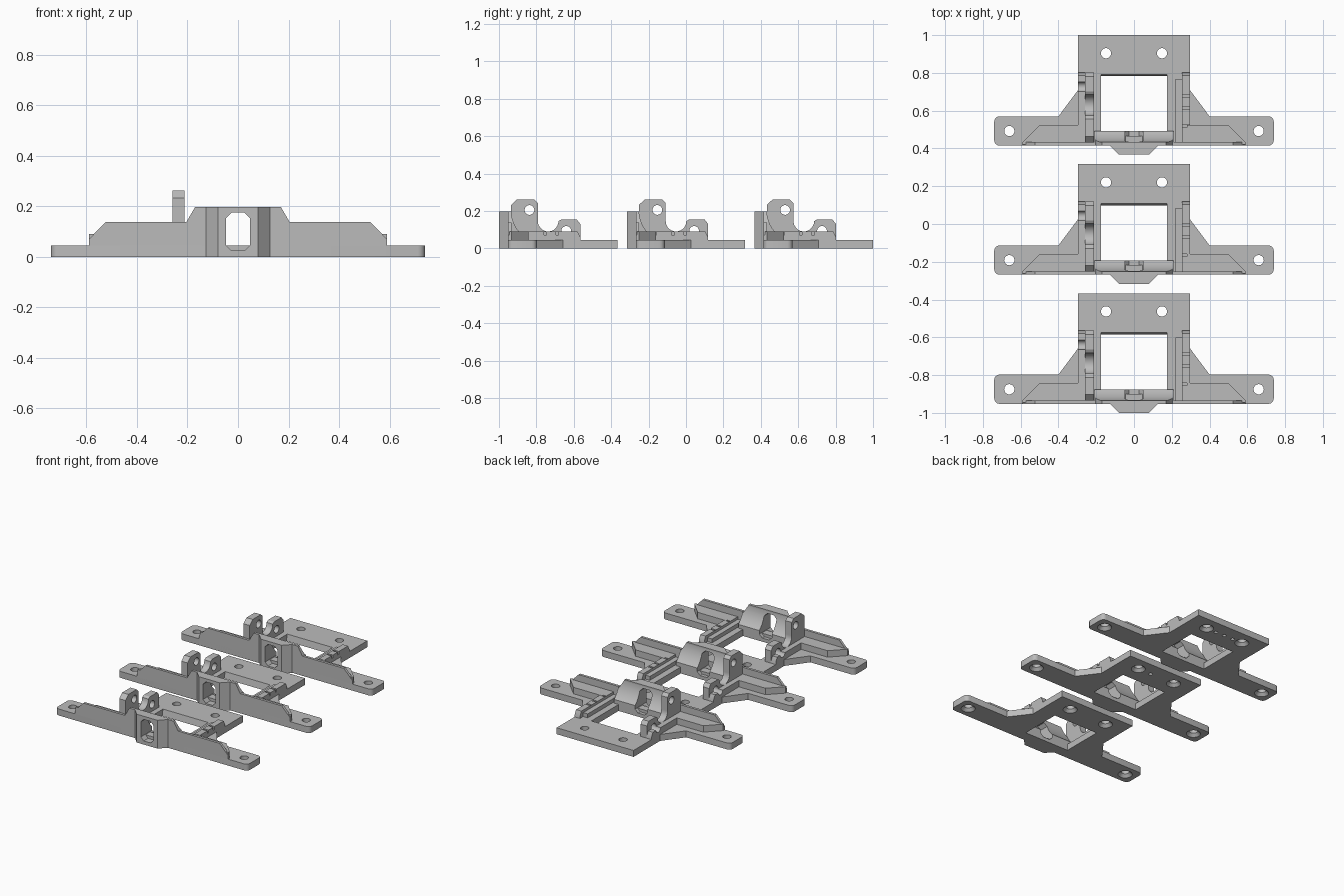
import bpy, bmesh, math
from mathutils import Vector

cube = bpy.data.objects.get("Cube")
if cube:
    bpy.data.objects.remove(cube, do_unlink=True)

grey = bpy.data.materials.new("light_grey")
grey.use_nodes = True
COLOUR = (0.5, 0.5, 0.5, 1)
grey.diffuse_color = COLOUR
grey.node_tree.nodes["Principled BSDF"].inputs["Base Color"].default_value = COLOUR


def place(axis, p, d):
    """Lift a 2D profile point to 3D at depth d along the axis."""
    return {"x": (d, *p), "y": (p[0], d, p[1]), "z": (*p, d)}[axis]


def loft(name, axis, pts_a, a, pts_b, b):
    """Solid between two matching outlines."""
    bm = bmesh.new()
    low = [bm.verts.new(place(axis, p, a)) for p in pts_a]
    high = [bm.verts.new(place(axis, p, b)) for p in pts_b]
    bm.faces.new(low)
    bm.faces.new(high)
    for i in range(len(low)):
        j = (i + 1) % len(low)
        bm.faces.new((low[i], low[j], high[j], high[i]))
    bmesh.ops.recalc_face_normals(bm, faces=bm.faces)
    mesh = bpy.data.meshes.new(name)
    bm.to_mesh(mesh)
    bm.free()
    mesh.materials.append(grey)
    ob = bpy.data.objects.new(name, mesh)
    bpy.context.collection.objects.link(ob)
    return ob


def prism(name, axis, pts, a, b):
    return loft(name, axis, pts, a, pts, b)


def rect(u0, v0, u1, v1):
    return [(u0, v0), (u1, v0), (u1, v1), (u0, v1)]


def arc(cu, cv, r, start, end, n):
    angles = [math.radians(start + (end - start) * i / n) for i in range(n + 1)]
    return [(cu + r * math.cos(t), cv + r * math.sin(t)) for t in angles]


def ring(cu, cv, r, n=32):
    return arc(cu, cv, r, 0, 360, n)[:-1]


def mirrored(half):
    return half + [(-u, v) for u, v in reversed(half)]


def carve(ob, cutters, op="DIFFERENCE"):
    """Apply boolean cutters, then remove them."""
    for c in cutters:
        c.hide_render = True
        m = ob.modifiers.new("cut", "BOOLEAN")
        m.operation, m.object, m.solver = op, c, "EXACT"
    bpy.context.view_layer.update()
    deps = bpy.context.evaluated_depsgraph_get()
    mesh = bpy.data.meshes.new_from_object(ob.evaluated_get(deps))
    ob.modifiers.clear()
    ob.data = mesh
    for c in cutters:
        bpy.data.objects.remove(c, do_unlink=True)
    return ob


def port():
    """Eight-sided opening through the front wall."""
    w, lo, hi, c = 0.048, 0.025, 0.175, 0.022
    pts = mirrored([(w - c, lo), (w, lo + c), (w, hi - c), (w - c, hi)])
    return prism("port_cutter", "y", pts, -0.1, 0.3)


T, RAIL, TOP = 0.045, 0.09, 0.197   # plate, rail and wall heights
FRONT, BACK = 0.048, 0.633
WALL = mirrored([(0.59, 0), (0.59, 0.07), (0.525, 0.137), (0.205, 0.137), (0.17, TOP)])


def base_plate(dots):
    half = ([(0.12, FRONT)] + arc(0.712, FRONT + 0.028, 0.028, -90, 0, 4)
            + arc(0.712, 0.175, 0.028, 0, 90, 4)
            + [(0.40, 0.203), (0.296, 0.342), (0.296, BACK)])
    plate = prism("base_plate", "z", mirrored(half), 0, T)
    cuts = [prism("window_cutter", "x",
                  [(0.10, -0.05), (0.405, -0.05), (0.436, 0.1), (0.10, 0.1)], -0.175, 0.175)]
    for s in (-1, 1):
        for x, y in ((0.66, 0.125), (0.148, 0.537)):
            cuts.append(prism("bolt_cutter", "z", ring(s * x, y, 0.027), -0.1, 0.1))
            cuts.append(loft("sink_cutter", "z", ring(s * x, y, 0.048), -0.002,
                             ring(s * x, y, 0.025), 0.022))
    for x in dots:
        cuts.append(prism("dot_cutter", "z", ring(x, 0.537, 0.013, 16), -0.05, 0.015))
    return carve(plate, cuts)


def bracket(dots):
    parts = [base_plate(dots)]

    # front wall, its thickened centre and the concave cradle behind it
    parts.append(carve(prism("front_wall", "y", WALL, FRONT, 0.066), [port()]))
    boss = [(0.08, 0), (0.127, FRONT), (0.127, 0.06)]
    parts.append(carve(prism("front_boss", "z", mirrored(boss), 0, TOP), [port()]))
    curve = arc(0.245, 0.205, 0.18, 180, 228, 10)
    side = [(0.05, 0), (0.05, TOP)] + [(y, min(z, TOP)) for y, z in curve] + [(curve[-1][0], 0)]
    cradle = prism("rear_cradle", "x", side, -0.21, 0.21)
    carve(cradle, [prism("outline_cutter", "y", WALL, 0, 0.3)], "INTERSECT")
    parts.append(carve(cradle, [port()]))

    # low stiffeners on the wings
    for s, n in ((1, "left"), (-1, "right")):
        pts = [(0.59, 0.066), (0.50, 0.157), (0.28, 0.157), (0.28, 0.055), (0.59, 0.055)]
        parts.append(prism(n + "_stiffener", "z", [(s * x, y) for x, y in pts], 0.02, RAIL))

    # side rails
    rail = [(0.05, 0.02), (0.05, RAIL), (0.42, RAIL), (0.435, 0.06), (0.435, 0.02)]
    slots = [prism("slot_cutter", "x", rect(y, 0.07, y + 0.014, 0.2), 0.258, 0.30)
             for y in (0.145, 0.24, 0.305)]
    parts.append(carve(prism("left_rail", "x", rail, 0.255, 0.296), slots))
    parts.append(prism("left_inner_rail", "x", rect(0.06, 0.02, 0.40, 0.072), 0.22, 0.258))
    parts.append(prism("right_rail", "x", rail, -0.296, -0.255))

    # lug plate with a tall ear, a round saddle and a short ear
    lug = ([(0.065, 0.02), (0.065, 0.232), (0.097, 0.262), (0.188, 0.262), (0.208, 0.242),
            (0.208, 0.15)] + arc(0.263, 0.145, 0.055, 180, 360, 14)
           + [(0.335, 0.155), (0.415, 0.155), (0.435, 0.13), (0.435, 0.02)])
    holes = [prism("pin_cutter", "x", ring(y, z, 0.026), -0.4, 0)
             for y, z in ((0.163, 0.205), (0.36, 0.093))]
    ear = prism("lug_plate", "x", lug, -0.26, -0.212)
    parts.append(carve(ear, holes))
    shelf = carve(parts[-2], [prism("pin_cutter", "x", ring(0.36, 0.093, 0.026), -0.4, 0)])
    shelf.name = "right_rail"
    return parts


# three brackets in a row, told apart by dots underneath
for i, dots in enumerate(((), (0.045,), (-0.07, 0, 0.07))):
    for ob in bracket(dots):
        ob.name = f"{ob.name.split('.')[0]}_{i + 1}"
        ob.location.y = -1 + i * (2 - BACK) / 2
        bpy.ops.object.select_all(action="DESELECT")
        ob.select_set(True)
        bpy.context.view_layer.objects.active = ob
        bpy.ops.object.shade_smooth_by_angle(angle=math.radians(30))
